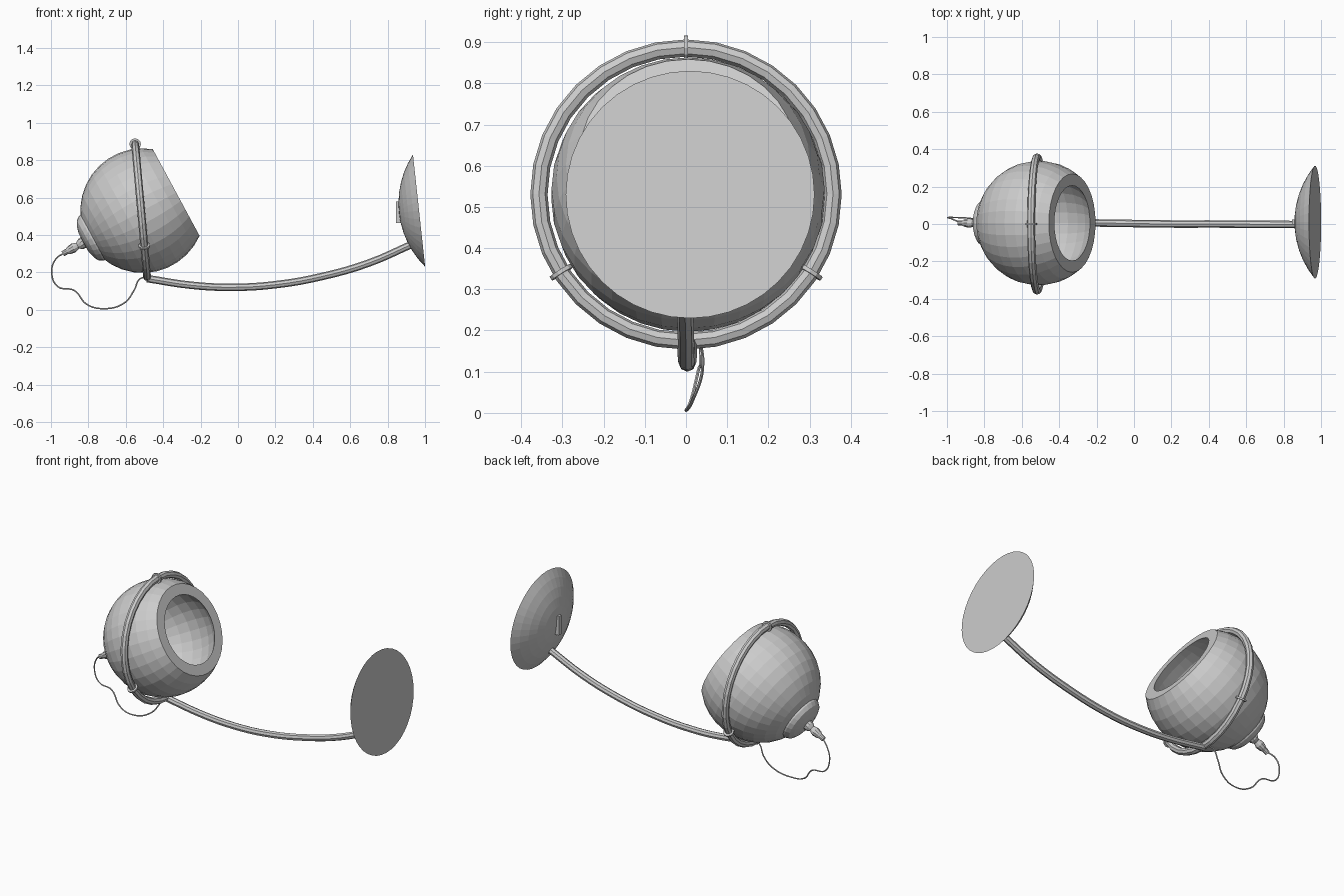
import bpy, bmesh
from math import sin, cos, pi, asin, radians
from mathutils import Vector

cube = bpy.data.objects.get("Cube")
if cube:
    bpy.data.objects.remove(cube, do_unlink=True)

COLOUR = (0.6, 0.6, 0.6, 1.0)
grey = bpy.data.materials.new("light_grey")
grey.use_nodes = True
grey.diffuse_color = COLOUR
for node in grey.node_tree.nodes:
    if node.type == "BSDF_PRINCIPLED":
        node.inputs["Base Color"].default_value = COLOUR


def add_object(name, bm):
    """Finish a bmesh as a flat shaded grey object."""
    bmesh.ops.remove_doubles(bm, verts=bm.verts, dist=1e-5)
    bmesh.ops.recalc_face_normals(bm, faces=bm.faces)
    mesh = bpy.data.meshes.new(name)
    bm.to_mesh(mesh)
    bm.free()
    mesh.materials.append(grey)
    obj = bpy.data.objects.new(name, mesh)
    bpy.context.collection.objects.link(obj)
    return obj


def place(obj, origin, axis):
    """Move an object to origin with its local z along axis."""
    obj.rotation_mode = "QUATERNION"
    obj.rotation_quaternion = Vector((0, 0, 1)).rotation_difference(Vector(axis))
    obj.location = origin
    return obj


def lathe(name, profile, origin, axis, sides=32):
    """Revolve (radius, height) points round an axis."""
    bm = bmesh.new()
    verts = [bm.verts.new((r, 0, h)) for r, h in profile]
    edges = [bm.edges.new(pair) for pair in zip(verts, verts[1:])]
    bmesh.ops.spin(bm, geom=verts + edges, cent=(0, 0, 0), axis=(0, 0, 1),
                   angle=2 * pi, steps=sides)
    return place(add_object(name, bm), origin, axis)


def arc(radius, start, end, steps):
    """Circle points, with angles measured from the axis."""
    return [(radius * sin(a), radius * cos(a)) for a in
            (start + (end - start) * i / steps for i in range(steps + 1))]


def tube(name, points, radius, resolution, steps):
    """Sweep a round section along a smooth path and make it a mesh."""
    curve = bpy.data.curves.new(name, "CURVE")
    curve.dimensions = "3D"
    curve.bevel_depth = radius
    curve.bevel_resolution = resolution
    curve.resolution_u = steps
    curve.use_fill_caps = True
    spline = curve.splines.new("BEZIER")
    spline.bezier_points.add(len(points) - 1)
    for bp, co in zip(spline.bezier_points, points):
        bp.co = co
        bp.handle_left_type = bp.handle_right_type = "AUTO"
    helper = bpy.data.objects.new(name + "_path", curve)
    bpy.context.collection.objects.link(helper)
    bpy.context.view_layer.update()
    mesh = bpy.data.meshes.new_from_object(
        helper.evaluated_get(bpy.context.evaluated_depsgraph_get()))
    bpy.data.objects.remove(helper, do_unlink=True)
    bm = bmesh.new()
    bm.from_mesh(mesh)
    bpy.data.meshes.remove(mesh)
    for face in bm.faces:
        face.smooth = False
    return add_object(name, bm)


# Globe shade: thick spherical shell, cut by a tilted opening
centre = Vector((-0.51, 0.005, 0.53))
facing = Vector((0.88, 0, 0.475)).normalized()
outer, inner, rim = 0.333, 0.286, 0.204
shell = (arc(outer, pi, pi / 2 - asin(rim / outer), 12)
         + arc(inner, pi / 2 - asin(rim / inner), pi, 10))
lathe("globe_shade", shell, centre, facing)

# Rear cap and lamp socket on the back of the globe
lathe("rear_cap", [(0.138, 0.29), (0.136, 0.312), (0.122, 0.334), (0.098, 0.347),
                   (0.06, 0.358), (0, 0.362)], centre, -facing, 24)
lathe("cable_socket", [(0, 0.35), (0.032, 0.35), (0.03, 0.375), (0.018, 0.395),
                       (0.026, 0.42), (0.022, 0.445), (0.015, 0.46),
                       (0.015, 0.485), (0, 0.485)], centre, -facing, 10)

# Support ring round the globe
ring_centre = Vector((-0.518, 0, 0.53))
ring_up = Vector((-0.09, 0, 1)).normalized()
ring_side = Vector((0, 1, 0))
RING = 0.357
section = [(RING + r, h) for r, h in arc(0.021, 0, 2 * pi, 8)]
lathe("support_ring", section, ring_centre, ring_side.cross(ring_up), 32)

# Three round clamps on the ring
for label, angle in (("top", 90), ("back", 328), ("front", 212)):
    a = radians(angle)
    spot = ring_centre + RING * (cos(a) * ring_side + sin(a) * ring_up)
    tangent = cos(a) * ring_up - sin(a) * ring_side
    lathe(label + "_clamp", [(0, -0.005), (0.031, -0.005), (0.031, 0.005), (0, 0.005)],
          spot, tangent, 12)

# Curved arm from ring to wall plate
tube("curved_arm", [(-0.487, 0.006, 0.167), (-0.25, 0.006, 0.131), (-0.03, 0.003, 0.12),
                    (0.2, 0, 0.134), (0.45, 0, 0.178), (0.7, -0.002, 0.25),
                    (0.93, -0.003, 0.35)], 0.02, 2, 4)

# Domed wall plate with a flat back
plate_centre = Vector((0.968, 0.01, 0.53))
plate_axis = Vector((-0.994, 0, -0.108)).normalized()
PLATE, HEIGHT = 0.302, 0.108
dome = (PLATE ** 2 + HEIGHT ** 2) / (2 * HEIGHT)
cap = [(r, h - dome + HEIGHT) for r, h in arc(dome, 0, asin(PLATE / dome), 6)]
lathe("wall_plate", cap + [(0, 0)], plate_centre, plate_axis, 40)

# Switch at the middle of the dome
bm = bmesh.new()
bmesh.ops.create_cube(bm, size=1)
bmesh.ops.scale(bm, vec=(0.03, 0.026, 0.115), verts=bm.verts)
switch = add_object("switch", bm)
switch.location = (0.86, 0.01, 0.522)

# Thin hanging cable from the socket to the foot of the ring
tube("cable", [(-0.925, 0.005, 0.306), (-0.975, 0.028, 0.27), (-0.996, 0.034, 0.2),
               (-0.965, 0.035, 0.125), (-0.875, 0.03, 0.103), (-0.81, 0.012, 0.03),
               (-0.72, 0, 0.006), (-0.61, 0.018, 0.035), (-0.555, 0.04, 0.105),
               (-0.525, 0.034, 0.165), (-0.485, 0.015, 0.172)], 0.004, 1, 6)
